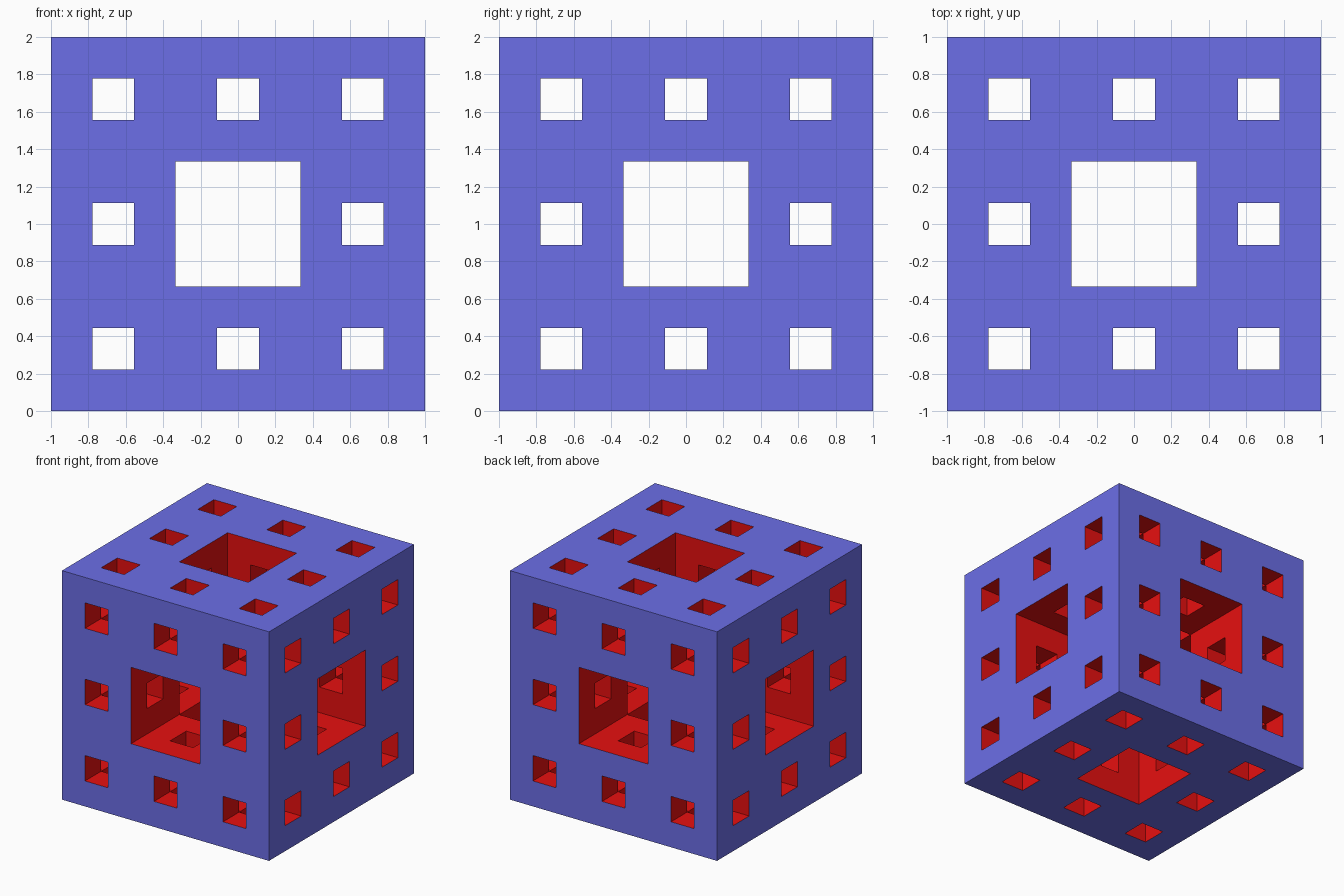
import bpy, bmesh
from itertools import product
from mathutils import Vector

if "Cube" in bpy.data.objects:
    bpy.data.objects.remove(bpy.data.objects["Cube"])

N = 9             # cells per side (two levels of thirds)
S = 2 / N         # cell size


def material(name, rgb):
    m = bpy.data.materials.new(name)
    m.diffuse_color = (*rgb, 1)
    m.use_nodes = True
    m.node_tree.nodes["Principled BSDF"].inputs["Base Color"].default_value = m.diffuse_color
    return m


def solid(c):
    """A cell is open if two or more coordinates are a middle third at either level."""
    if not all(0 <= v < N for v in c):
        return False
    return all(sum(v // d % 3 == 1 for v in c) < 2 for d in (1, 3))


# Make only the exposed cell faces; outer skin is slot 0, tunnel walls slot 1
bm = bmesh.new()
verts = {}


def vert(p):
    if p not in verts:
        verts[p] = bm.verts.new(Vector(p) * S + Vector((-1, -1, 0)))
    return verts[p]


for cell in filter(solid, product(range(N), repeat=3)):
    for axis, side in product(range(3), (0, 1)):
        near = list(cell)
        near[axis] += 2 * side - 1
        if solid(near):
            continue
        u, v = (axis + 1) % 3, (axis + 2) % 3
        ring = []
        for a, b in ((0, 0), (1, 0), (1, 1), (0, 1)):
            p = list(cell)
            p[axis] += side
            p[u] += a
            p[v] += b
            ring.append(vert(tuple(p)))
        face = bm.faces.new(ring if side else ring[::-1])
        face.material_index = 0 if not 0 <= near[axis] < N else 1

mesh = bpy.data.meshes.new("fractal_cube")
bm.to_mesh(mesh)
bm.free()
mesh.materials.append(material("outer_blue", (0.15, 0.157, 0.80)))
mesh.materials.append(material("tunnel_red", (0.80, 0.005, 0.005)))
cube = bpy.data.objects.new("fractal_cube", mesh)
bpy.context.collection.objects.link(cube)
